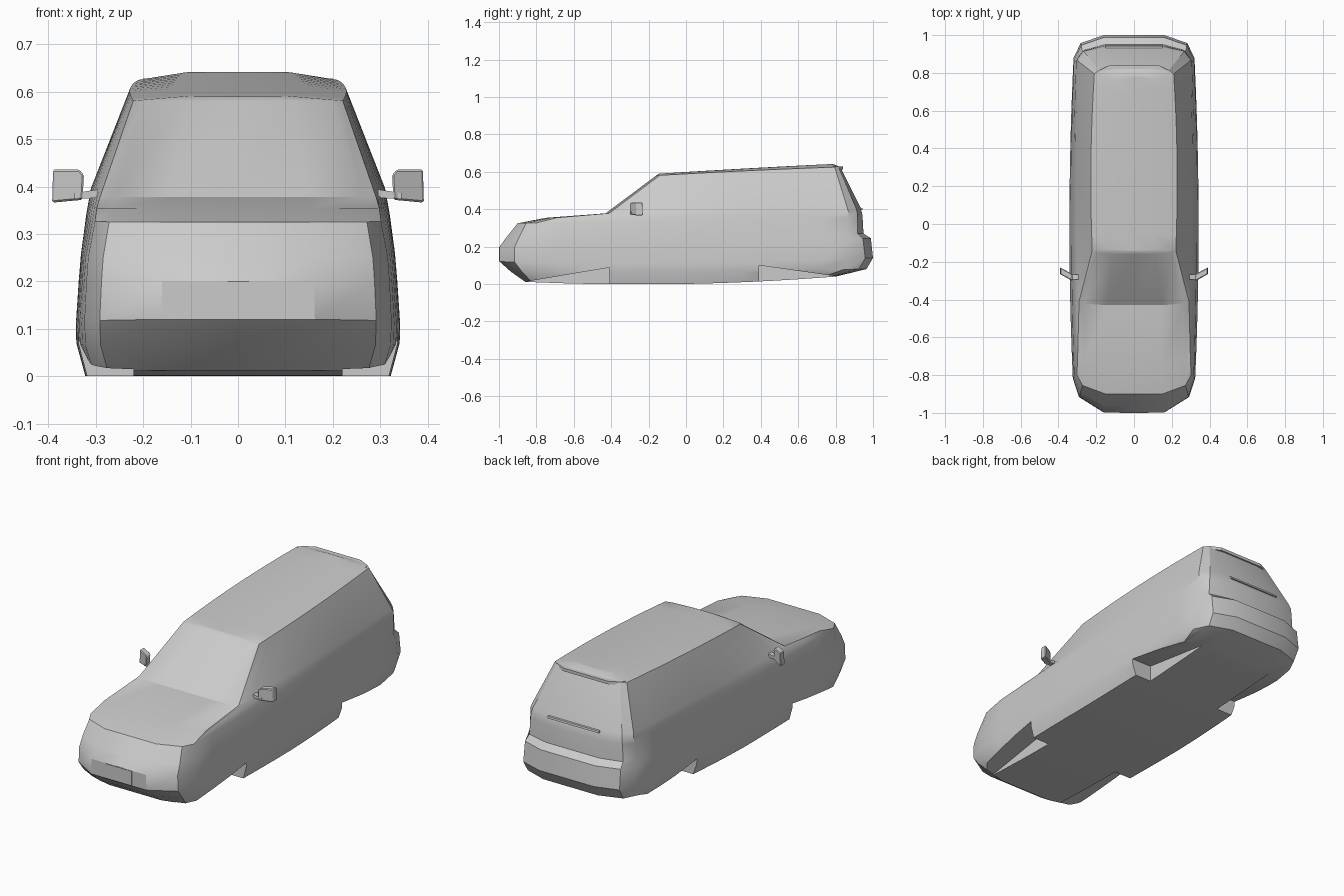
import bpy, bmesh
from mathutils import Vector

if "Cube" in bpy.data.objects:
    bpy.data.objects.remove(bpy.data.objects["Cube"])


def finish(name, bm):
    bmesh.ops.remove_doubles(bm, verts=bm.verts, dist=0.0004)
    bmesh.ops.dissolve_degenerate(bm, edges=bm.edges, dist=0.0002)
    bmesh.ops.recalc_face_normals(bm, faces=bm.faces)
    me = bpy.data.meshes.new(name)
    bm.to_mesh(me)
    bm.free()
    ob = bpy.data.objects.new(name, me)
    bpy.context.collection.objects.link(ob)
    return ob


def prism(name, profile, axis, a, b):
    """Extrude a 2D profile along 'x' (profile y,z), 'y' (x,z) or 'z' (x,y)."""
    put = {'x': lambda p, d: (d, p[0], p[1]),
           'y': lambda p, d: (p[0], d, p[1]),
           'z': lambda p, d: (p[0], p[1], d)}[axis]
    bm = bmesh.new()
    f = bm.faces.new([bm.verts.new(put(p, a)) for p in profile])
    r = bmesh.ops.extrude_face_region(bm, geom=[f])
    move = Vector(put((0, 0), b - a))
    bmesh.ops.translate(bm, vec=move, verts=[v for v in r['geom'] if isinstance(v, bmesh.types.BMVert)])
    return finish(name, bm)


def activate(ob):
    bpy.ops.object.select_all(action='DESELECT')
    ob.select_set(True)
    bpy.context.view_layer.objects.active = ob


def smooth(ob, deg=32):
    activate(ob)
    bpy.ops.object.shade_smooth_by_angle(angle=deg * 3.14159 / 180)


def mirrored(ob):
    ob.modifiers.new("mirror", 'MIRROR')
    return ob


def quad(a, m, b, t):
    return a * (1 - t) * (1 - 2 * t) + m * 4 * t * (1 - t) + b * t * (2 * t - 1)


# Body: stacked outlines (height, length, half width, corner depth; front/mid/rear)
# zf, zm, zr, yf, yr, wf, wm, wr, cf, cr
LEVELS = [
    (.012, .000, .040, -.86, .80, 0, 0, 0, .08, .08),
    (.012, .000, .040, -.86, .80, .305, .322, .30, .08, .08),
    (.065, .070, .080, -.935, .965, .322, .341, .318, .13, .12),
    (.120, .110, .140, -.997, 1.0, .324, .342, .320, .18, .12),
    (.200, .200, .245, -.997, .988, .320, .336, .318, .18, .12),
    (.250, .260, .270, -.96, .949, .316, .331, .312, .15, .09),
    (.325, .340, .360, -.90, .944, .302, .320, .306, .10, .08),
    (.354, .368, .385, -.75, .940, .298, .315, .302, .06, .07),
    (.378, .395, .410, -.43, .932, .291, .310, .296, .02, .07),
    (.580, .606, .626, -.16, .825, .221, .228, .210, .02, .03),
    (.590, .617, .642, -.145, .785, .110, .120, .110, .01, .02),
    (.590, .618, .642, -.145, .785, 0, 0, 0, .01, .02),
]
SIDE = 12


def outline(zf, zm, zr, yf, yr, wf, wm, wr, cf, cr):
    half = [(0, yf), (.5 * wf, yf), (.9 * wf, yf + .45 * cf)]
    for i in range(SIDE + 1):
        t = i / SIDE
        half.append((quad(wf, wm, wr, t), yf + cf + t * (yr - cr - yf - cf)))
    half += [(.88 * wr, yr - .35 * cr), (.5 * wr, yr), (0, yr)]
    full = half + [(-x, y) for x, y in reversed(half[1:-1])]
    return [(x, y, max(0, quad(zf, zm, zr, (y - yf) / (yr - yf)))) for x, y in full]


bm = bmesh.new()
rings = [[bm.verts.new(p) for p in outline(*lv)] for lv in LEVELS]
n = len(rings[0])
for lo, hi in zip(rings, rings[1:]):
    for i in range(n):
        j = (i + 1) % n
        bm.faces.new((lo[i], lo[j], hi[j], hi[i]))
body = finish("body", bm)

# Wheel arch notches
for label, prof in (("front", [(-.41, -.05), (-.41, .088), (-.85, .014), (-.85, -.05)]),
                    ("rear", [(.39, -.05), (.39, .10), (.80, .042), (.80, -.05)])):
    for s in (-1, 1):
        cut = prism(label + "_arch_cutter", prof, 'x', .22 * s, .45 * s)
        cut.hide_render = True
        mod = body.modifiers.new("arch", 'BOOLEAN')
        mod.operation, mod.solver, mod.object = 'DIFFERENCE', 'EXACT', cut
        activate(body)
        bpy.ops.object.modifier_apply(modifier=mod.name)
        bpy.data.objects.remove(cut)
smooth(body)

# Roof spoiler lip
prism("roof_spoiler", [(-.20, .785), (.20, .785), (.19, .81), (.13, .84), (-.13, .84), (-.19, .81)],
      'z', .612, .628)

# Number plate panel and tailgate trim
prism("front_plate", [(-.078, .122), (.078, .122), (.078, .198), (-.078, .198)], 'y', -1.0, -.99)
prism("tailgate_trim", [(.92, .395), (.944, .397), (.942, .407), (.92, .41)], 'x', -.15, .15)

# Door mirrors: angled housing and arm
housing = prism("mirror_housing", [(.328, .372), (.392, .366), (.390, .436), (.335, .436), (.325, .425)],
                'y', -.302, -.266)
for v in housing.data.vertices:
    v.co.y += (v.co.x - .325) * .55
bev = housing.modifiers.new("bevel", 'BEVEL')
bev.width = .004
mirrored(housing)
mirrored(prism("mirror_arm", [(.295, .376), (.345, .374), (.345, .386), (.295, .394)], 'y', -.295, -.268))
